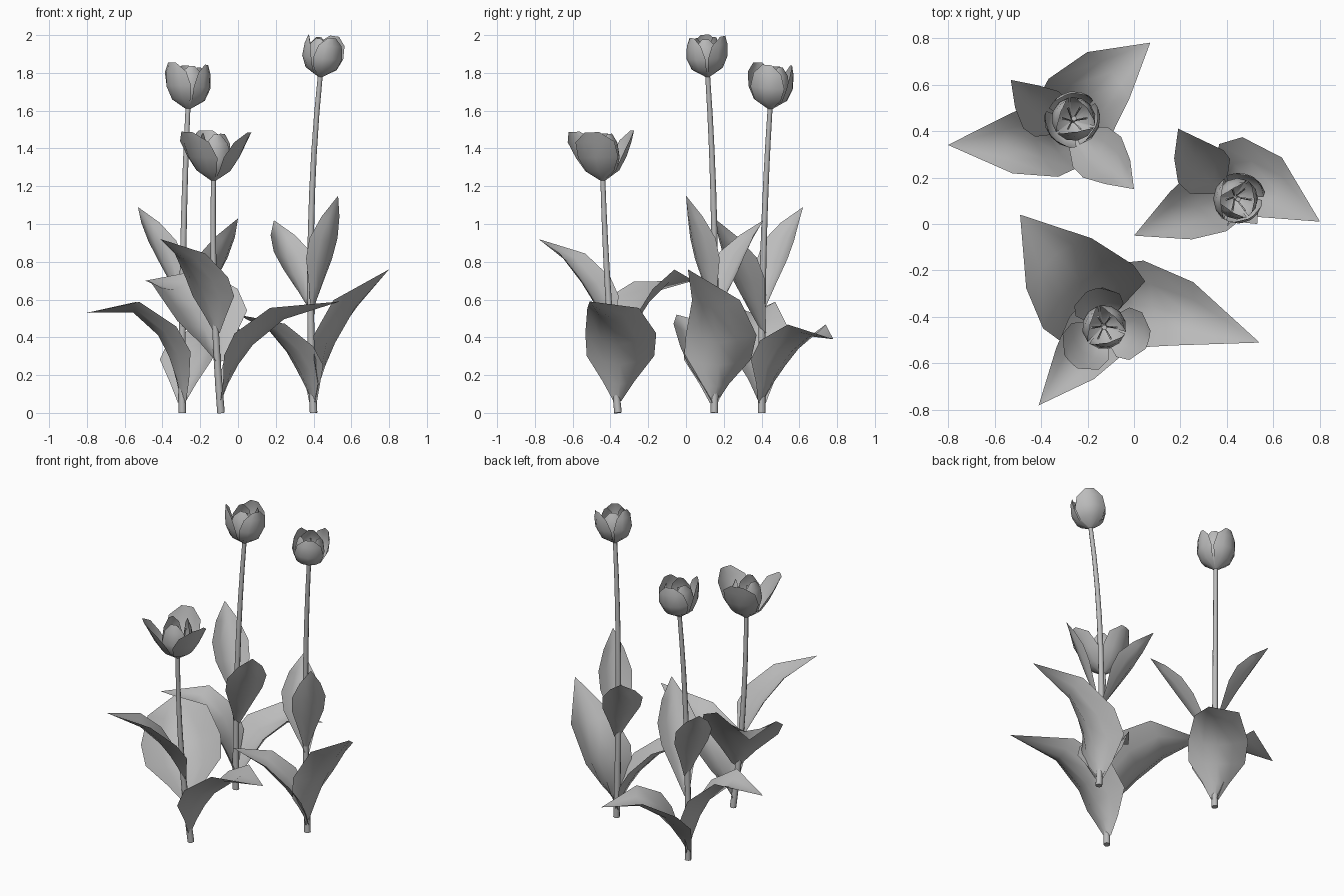
import bpy, bmesh, math
from mathutils import Vector as V, Matrix

if "Cube" in bpy.data.objects:
    bpy.data.objects.remove(bpy.data.objects["Cube"])

grey = bpy.data.materials.new("plain_grey")
grey.use_nodes = True
grey.diffuse_color = (0.5, 0.5, 0.5, 1)
grey.node_tree.nodes["Principled BSDF"].inputs["Base Color"].default_value = (0.5, 0.5, 0.5, 1)


def add_grid(name, rows, closed=False, angle=60):
    """Skin a list of equal-length point rows as one smooth sheet or tube."""
    bm = bmesh.new()
    rings = [[bm.verts.new(p) for p in row] for row in rows]
    count = len(rings[0])
    for a, b in zip(rings, rings[1:]):
        for i in range(count if closed else count - 1):
            j = (i + 1) % count
            bm.faces.new((a[i], a[j], b[j], b[i]))
    if closed:
        bm.faces.new(rings[0][::-1])
        bm.faces.new(rings[-1])
    bmesh.ops.remove_doubles(bm, verts=bm.verts, dist=0.0005)
    mesh = bpy.data.meshes.new(name)
    bm.to_mesh(mesh)
    bm.free()
    mesh.materials.append(grey)
    obj = bpy.data.objects.new(name, mesh)
    bpy.context.collection.objects.link(obj)
    bpy.ops.object.select_all(action="DESELECT")
    obj.select_set(True)
    bpy.context.view_layer.objects.active = obj
    bpy.ops.object.shade_smooth_by_angle(angle=math.radians(angle))


def arc(start, mid, end, t):
    """Point and direction on a smooth curve through three points."""
    a, m, c = V(start), V(mid), V(end)
    b = 2 * m - (a + c) / 2
    point = (1 - t) ** 2 * a + 2 * t * (1 - t) * b + t * t * c
    return point, ((1 - t) * (b - a) + t * (c - b)).normalized()


def tube(name, start, mid, end, r0, r1, steps=8, sides=8):
    rows = []
    for k in range(steps + 1):
        t = k / steps
        p, d = arc(start, mid, end, t)
        turn = V((0, 0, 1)).rotation_difference(d)
        r = r0 + (r1 - r0) * t
        rows.append([p + turn @ V((r * math.cos(q), r * math.sin(q), 0))
                     for q in (math.tau * i / sides for i in range(sides))])
    add_grid(name, rows, closed=True)


# Leaf outlines: (distance along leaf, share of half width)
LOW = [(0, 0.12), (0.1, 0.45), (0.23, 0.94), (0.38, 1), (0.64, 0.75), (1, 0)]
HIGH = [(0, 0.12), (0.2, 0.5), (0.42, 0.95), (0.6, 1), (0.8, 0.62), (1, 0)]


def leaf(name, outline, start, mid, tip, half, roll=0):
    rows = []
    for t, share in outline:
        p, d = arc(start, mid, tip, t)
        side = Matrix.Rotation(roll, 3, d) @ d.cross(V((0, 0, 1))).normalized()
        up = side.cross(d)
        w = half * share
        rows.append([p + side * v * w + up * 0.48 * w * abs(v) ** 1.6
                     for v in (-1, -0.5, 0, 0.5, 1)])
    add_grid(name, rows)


# Petal outline: (radius share, height share, half angle)
PETAL = [(0.12, 0, 1), (0.78, 0.2, 1), (1, 0.48, 1), (0.92, 0.8, 0.8), (0.76, 1, 0.28)]


def petal(name, base, radius, height, heading, splay, lean):
    rows = []
    for r, h, a in PETAL:
        flare = splay * h * h
        a = a / (1 + 0.35 * max(flare, 0))
        row = []
        for v in (-1, -0.5, 0, 0.5, 1):
            q = heading + v * a
            reach = radius * (r + flare)
            row.append(V(base) + lean @ V((reach * math.cos(q), reach * math.sin(q), height * h)))
        rows.append(row)
    add_grid(name, rows)


def flower(name, base, direction, radius, height, heading, splays):
    lean = V((0, 0, 1)).rotation_difference(direction)
    for i, splay in enumerate(splays):
        q = math.radians(heading + 120 * i)
        petal(name + "_outer_petal", base, radius, height, q, splay, lean)
        petal(name + "_inner_petal", base, radius * 0.87, height * 0.95, q + math.pi / 3, -0.1, lean)
    # Stamens around a central pistil
    at = lambda r, q, h: V(base) + lean @ V((r * math.cos(q), r * math.sin(q), h * height))
    tube(name + "_pistil", at(0, 0, 0.05), at(0, 0, 0.35), at(0, 0, 0.6), 0.01, 0.012, 2, 6)
    for i in range(6):
        q = math.tau * i / 6
        tube(name + "_stamen", at(0.01, q, 0.05), at(0.03, q, 0.35), at(0.055, q, 0.7), 0.003, 0.005, 3, 4)


def plant(name, root, mid, top, leaves, **bloom):
    tube(name + "_stem", root, mid, top, 0.02, 0.013)
    for i, spec in enumerate(leaves):
        leaf(f"{name}_leaf_{i + 1}", *spec)
    flower(name + "_flower", top, arc(root, mid, top, 1)[1], **bloom)


# Tall plant at the left side
root = (0.4, 0.15, 0.05)
plant("tall", (0.4, 0.15, 0), (0.386, 0.15, 0.95), (0.435, 0.115, 1.78), [
    (LOW, root, (0.56, 0.16, 0.46), (0.8, 0.01, 0.76), 0.19),
    (LOW, root, (0.23, 0.05, 0.37), (0, -0.05, 0.52), 0.15),
    (HIGH, (0.395, 0.15, 0.52), (0.28, 0.26, 0.77), (0.19, 0.41, 1.02), 0.12),
    (HIGH, (0.395, 0.145, 0.55), (0.47, 0.07, 0.85), (0.53, 0, 1.15), 0.1),
], radius=0.105, height=0.215, heading=60, splays=(0.3, 0.05, 0.05))

# Middle plant at the back
root = (-0.295, 0.4, 0.05)
plant("middle", (-0.295, 0.4, 0), (-0.29, 0.41, 0.85), (-0.265, 0.445, 1.61), [
    (LOW, root, (-0.48, 0.35, 0.48), (-0.8, 0.34, 0.53), 0.17),
    (LOW, root, (-0.15, 0.6, 0.37), (0.07, 0.78, 0.39), 0.18),
    (HIGH, (-0.29, 0.41, 0.55), (-0.41, 0.5, 0.83), (-0.53, 0.62, 1.09), 0.11),
    (HIGH, (-0.29, 0.41, 0.42), (-0.13, 0.28, 0.73), (0, 0.15, 1.03), 0.12),
], radius=0.112, height=0.235, heading=100, splays=(0.15, 0.4, 0.1))

# Short plant at the front with an open flower
plant("short", (-0.09, -0.36, 0), (-0.125, -0.41, 0.6), (-0.13, -0.44, 1.23), [
    (LOW, (-0.09, -0.36, 0.06), (0.15, -0.37, 0.43), (0.54, -0.51, 0.59), 0.19),
    (LOW, (-0.1, -0.38, 0.27), (-0.28, -0.19, 0.6), (-0.49, 0.04, 0.7), 0.24, -0.2),
    (LOW, (-0.115, -0.4, 0.42), (-0.23, -0.57, 0.74), (-0.41, -0.78, 0.92), 0.14),
], radius=0.112, height=0.26, heading=105, splays=(0.8, 1.1, 1))
